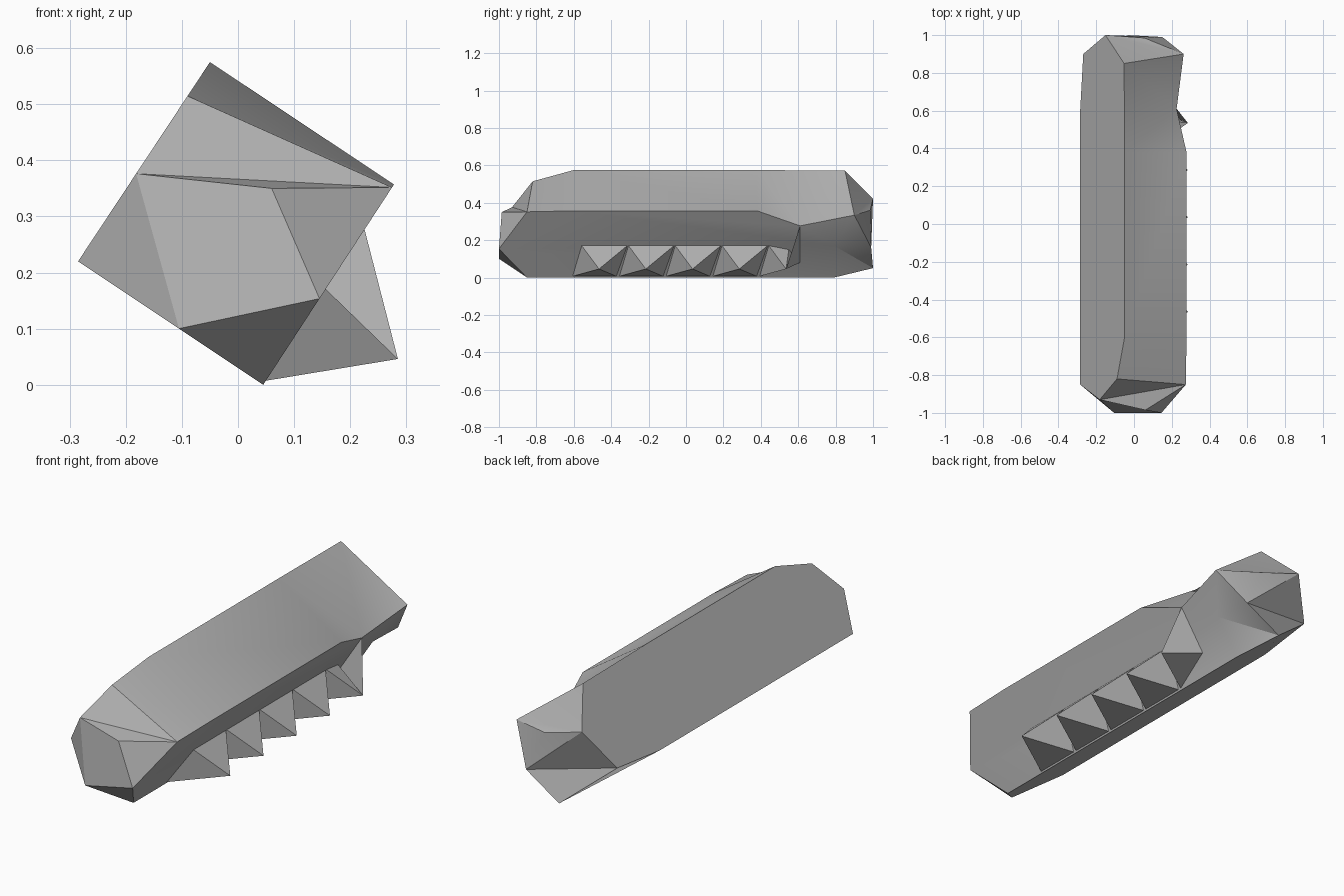
import bpy, bmesh
from mathutils import Vector

cube = bpy.data.objects.get("Cube")
if cube:
    bpy.data.objects.remove(cube)

# One stone grey for everything
grey = bpy.data.materials.new("stone_grey")
grey.use_nodes = True
grey.diffuse_color = (0.45, 0.45, 0.45, 1)
grey.node_tree.nodes["Principled BSDF"].inputs["Base Color"].default_value = (0.45, 0.45, 0.45, 1)

# Corners of the tilted square section (x, z): top, right, bottom, left
CORNERS = {"A": Vector((-0.05, 0.575)), "B": Vector((0.278, 0.357)),
           "C": Vector((0.045, 0.0)), "D": Vector((-0.285, 0.22))}


def spot(side, t, y, sink=0.0):
    """Point on one side of the section, t of the way between its two corners."""
    p = CORNERS[side[0]].lerp(CORNERS[side[1]], t)
    return Vector((p.x - sink, y, p.y + sink * 0.65))


def make_object(name, points, faces, angle):
    bm = bmesh.new()
    verts = {key: bm.verts.new(co) for key, co in points.items()}
    for loop in faces:
        bm.faces.new([verts[key] for key in loop])
    bmesh.ops.recalc_face_normals(bm, faces=bm.faces[:])
    mesh = bpy.data.meshes.new(name)
    bm.to_mesh(mesh)
    bm.free()
    mesh.materials.append(grey)
    obj = bpy.data.objects.new(name, mesh)
    bpy.context.collection.objects.link(obj)
    bpy.ops.object.select_all(action="DESELECT")
    obj.select_set(True)
    bpy.context.view_layer.objects.active = obj
    if angle:
        bpy.ops.object.shade_smooth_by_angle(angle=angle)
    return obj


# Long body with facetted ends
points = {
    # front end
    "top_front": spot("AB", 0, -0.6),
    "right_front": spot("AB", 1, -0.6),
    "top_slope": spot("AD", 0.17, -0.82),
    "nose_left": spot("AD", 0.56, -0.93),
    "left_front": spot("AD", 1, -0.85),
    "nose_low": spot("DC", 0.545, -1),
    "bottom_front": spot("CD", 0, -0.85),
    "nose_right": spot("CB", 0.43, -1),
    "right_tip": spot("CB", 0.985, -0.85),
    "nose_top": Vector((0.06, -0.985, 0.35)),
    # back end
    "top_mid": spot("AB", 0, 0.38),
    "right_mid": spot("AB", 1, 0.38),
    "dent": spot("CB", 0.775, 0.61),
    "top_back": spot("AD", 0.01, 0.85),
    "right_back": spot("CB", 0.935, 0.9),
    "tail_left": spot("AD", 0.43, 1),
    "left_back": spot("AD", 0.93, 0.9),
    "left_mid": spot("AD", 1, 0.6),
    "tail_low": spot("DC", 0.77, 1),
    "bottom_back": spot("CD", 0, 0.79),
    "tail_notch": spot("CB", 0.48, 0.79),
    "tail_right": spot("CB", 0.45, 0.99),
    "tail_top": Vector((0.055, 0.985, 0.36)),
}
faces = [
    # four long sides
    ("top_front", "top_mid", "top_back", "tail_left", "left_back", "left_mid",
     "left_front", "nose_left", "top_slope"),
    ("left_front", "nose_low", "bottom_front", "bottom_back", "tail_low",
     "left_back", "left_mid"),
    ("bottom_front", "nose_right", "right_tip", "right_front", "right_mid",
     "dent", "right_back", "tail_right", "tail_notch", "bottom_back"),
    ("top_front", "right_front", "right_mid", "top_mid"),
    ("top_slope", "right_tip", "right_front", "top_front"),
    ("top_mid", "right_mid", "dent"),
    ("top_mid", "dent", "top_back"),
    ("top_back", "dent", "right_back"),
    # front facets
    ("nose_left", "right_tip", "top_slope"),
    ("nose_left", "nose_top", "right_tip"),
    ("nose_left", "nose_low", "nose_right", "nose_top"),
    ("nose_right", "right_tip", "nose_top"),
    ("left_front", "nose_low", "nose_left"),
    ("nose_low", "bottom_front", "nose_right"),
    # back facets
    ("top_back", "right_back", "tail_left"),
    ("tail_left", "right_back", "tail_top"),
    ("tail_top", "right_back", "tail_right"),
    ("tail_left", "tail_top", "tail_right"),
    ("tail_left", "tail_right", "left_back"),
    ("left_back", "tail_right", "tail_low"),
    ("tail_low", "tail_right", "tail_notch"),
    ("tail_low", "tail_notch", "bottom_back"),
]
make_object("body", points, faces, 0.5)


# Row of pointed teeth along the lower right side
def tooth(name, high_a, high_b, low_b, low_a, tip):
    corners = dict(zip("abcd", (high_a, high_b, low_b, low_a)), tip=tip)
    loops = ["abcd"] + [(p, q, "tip") for p, q in zip("abcd", "bcda")]
    return make_object(name, corners, loops, 0)


SINK = 0.004
PITCH = 0.25
for i in range(5):
    y = -0.56 + i * PITCH
    high_a, low_a = spot("CB", 0.48, y, SINK), spot("CB", 0.01, y - 0.05, SINK)
    high_b, low_b = spot("CB", 0.48, y + PITCH, SINK), spot("CB", 0.01, y + PITCH - 0.06, SINK)
    if i == 4:
        high_b, low_b = spot("CB", 0.42, 0.55, SINK), spot("CB", 0.225, 0.61, SINK)
    tip = Vector((0.285, y + 0.095, 0.046))
    tooth("tooth_%d" % (i + 1), high_a, high_b, low_b, low_a, tip)

# Thin web joining the last tooth to the dent in the body
make_object("tooth_web", {"root": spot("CB", 0.225, 0.61), "dent": points["dent"], "tip": tip},
            [("root", "dent", "tip")], 0)
